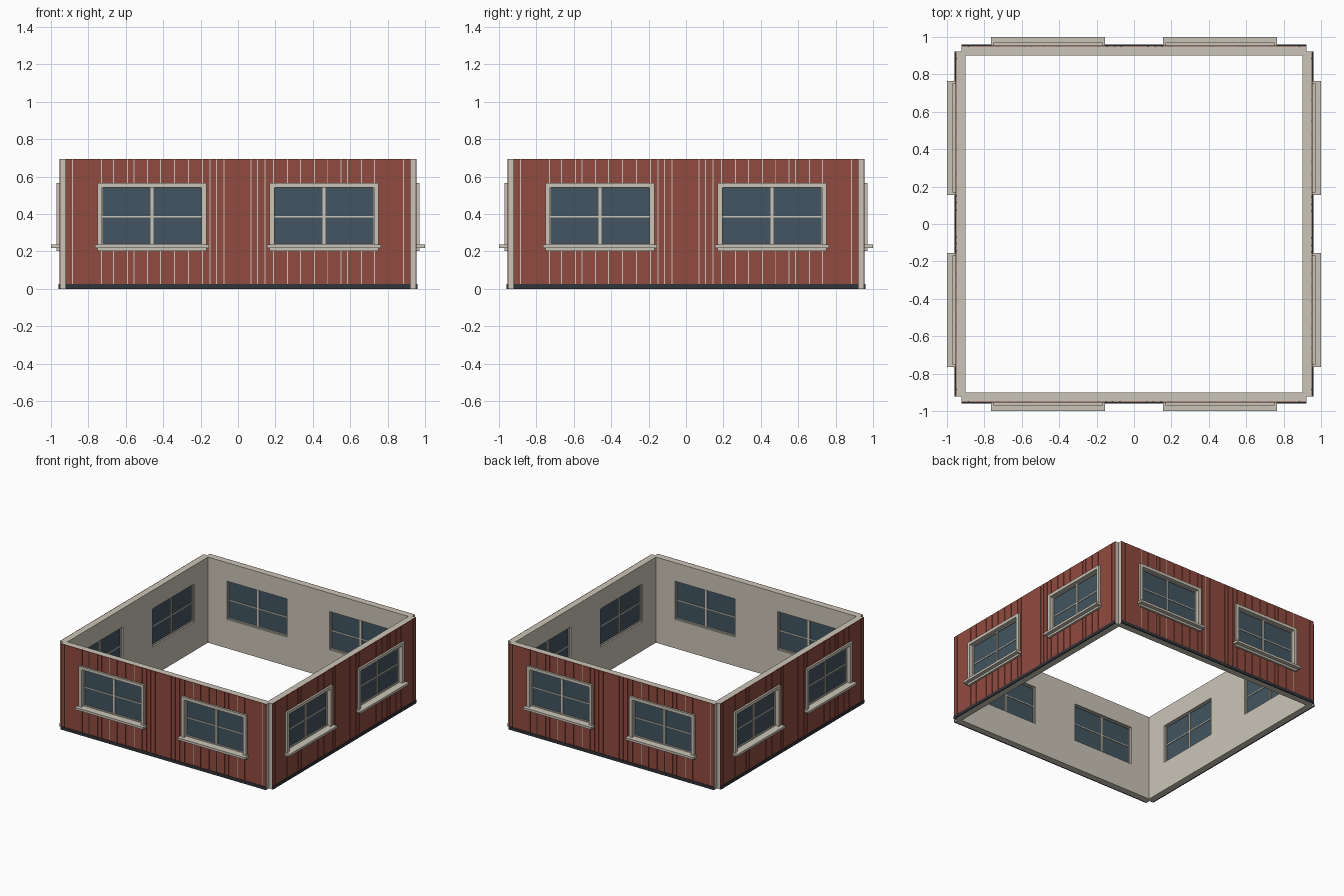
import bpy, bmesh
from math import pi
from mathutils import Matrix, Vector

if "Cube" in bpy.data.objects:
    bpy.data.objects.remove(bpy.data.objects["Cube"])


def material(name, rgb):
    m = bpy.data.materials.new(name)
    m.diffuse_color = (*rgb, 1)
    m.use_nodes = True
    m.node_tree.nodes["Principled BSDF"].inputs["Base Color"].default_value = m.diffuse_color
    return m


BEIGE = material("cream_trim", (0.60, 0.56, 0.48))
RED = material("red_boards", (0.28, 0.07, 0.05))
GLASS = material("window_glass", (0.055, 0.09, 0.12))
DARK = material("dark_skirting", (0.03, 0.033, 0.04))

H = 0.695                    # wall height
WX = (-0.46, 0.46)           # window centres
HW, Z0, Z1 = 0.27, 0.235, 0.545   # opening half width, bottom, top


def finish(bm, name, mat):
    bmesh.ops.recalc_face_normals(bm, faces=bm.faces)
    me = bpy.data.meshes.new(name)
    bm.to_mesh(me)
    bm.free()
    ob = bpy.data.objects.new(name, me)
    bpy.context.collection.objects.link(ob)
    if mat:
        me.materials.append(mat)
    return ob


def four_sides(name, boxes, mat):
    """Boxes (x0, x1, y0, y1, z0, z1) of the front wall, repeated on all four sides."""
    bm = bmesh.new()
    for k in range(4):
        rot = Matrix.Rotation(k * pi / 2, 4, 'Z')
        for x0, x1, y0, y1, z0, z1 in boxes:
            mid = Vector((x0 + x1, y0 + y1, z0 + z1)) / 2
            m = rot @ Matrix.Translation(mid) @ Matrix.Diagonal((x1 - x0, y1 - y0, z1 - z0, 1))
            bmesh.ops.create_cube(bm, size=1, matrix=m)
    return finish(bm, name, mat)


def per_window(boxes):
    return [(c + b[0], c + b[1], *b[2:]) for c in WX for b in boxes]


# Wall ring with notched outer corners
bm = bmesh.new()
O, N, I = 0.95, 0.922, 0.90
quarter = [(-I, -I), (I, -I), (N, -N), (N, -O), (-N, -O), (-N, -N)]
for k in range(4):
    rot = Matrix.Rotation(k * pi / 2, 4, 'Z')
    bm.faces.new([bm.verts.new(rot @ Vector((x, y, 0))) for x, y in quarter])
bmesh.ops.remove_doubles(bm, verts=bm.verts, dist=1e-4)
ext = bmesh.ops.extrude_face_region(bm, geom=bm.faces[:], use_keep_orig=True)
bmesh.ops.translate(bm, vec=(0, 0, H),
                    verts=[v for v in ext["geom"] if isinstance(v, bmesh.types.BMVert)])
walls = finish(bm, "walls", BEIGE)

# Window openings
cutter = four_sides("opening_cutter", per_window([(-HW, HW, -1.0, -0.85, Z0, Z1)]), BEIGE)
cutter.hide_render = True
cutter.hide_viewport = True
mod = walls.modifiers.new("openings", 'BOOLEAN')
mod.operation = 'DIFFERENCE'
mod.solver = 'EXACT'
mod.object = cutter

# Vertical boards, split above and below the windows
seams = [-N, -0.885, -0.73, -0.665, -0.59, -0.555, -0.485, -0.415, -0.34, -0.265, -0.19,
         -0.15, -0.115, -0.075, 0.07, 0.105, 0.145, 0.19, 0.265, 0.335, 0.41, 0.48,
         0.55, 0.585, 0.66, 0.73, 0.885, N]
boards, gap = [], 0.0025
for a, b in zip(seams, seams[1:]):
    behind = any(abs((a + b) / 2 - c) < HW for c in WX)
    for z0, z1 in ([(0.02, Z0), (Z1, H)] if behind else [(0.02, H)]):
        boards.append((a + (gap if a > -N else 0), b - (gap if b < N else 0),
                       -0.955, -0.949, z0, z1))
four_sides("wall_boards", boards, RED)

# Skirting along the ground
four_sides("skirting", [(-N, N, -0.959, -0.948, 0, 0.025)], DARK)

# Window casing and apron
W = HW + 0.022
four_sides("window_casing", per_window([
    (-W, -HW + 0.004, -0.97, -0.953, Z0, Z1 - 0.004),
    (HW - 0.004, W, -0.97, -0.953, Z0, Z1 - 0.004),
    (-W, W, -0.97, -0.953, Z1 - 0.004, 0.565),
    (-W, W, -0.97, -0.953, 0.203, 0.22)]), BEIGE)

# Projecting sills
four_sides("window_sill", per_window([(-0.305, 0.305, -1.0, -0.94, 0.219, 0.237)]), BEIGE)

# Sash frames and glazing bars
four_sides("window_sash", per_window([
    (-HW, -HW + 0.007, -0.937, -0.913, Z0, Z1),
    (HW - 0.007, HW, -0.937, -0.913, Z0, Z1),
    (-HW, HW, -0.937, -0.913, Z1 - 0.007, Z1),
    (-HW, HW, -0.937, -0.913, Z0, Z0 + 0.007),
    (-0.008, 0.008, -0.935, -0.915, Z0, Z1),
    (-HW, HW, -0.932, -0.918, 0.382, 0.39)]), BEIGE)

# Glass panes
four_sides("window_glass", per_window([(-HW, HW, -0.927, -0.923, Z0, Z1)]), GLASS)
